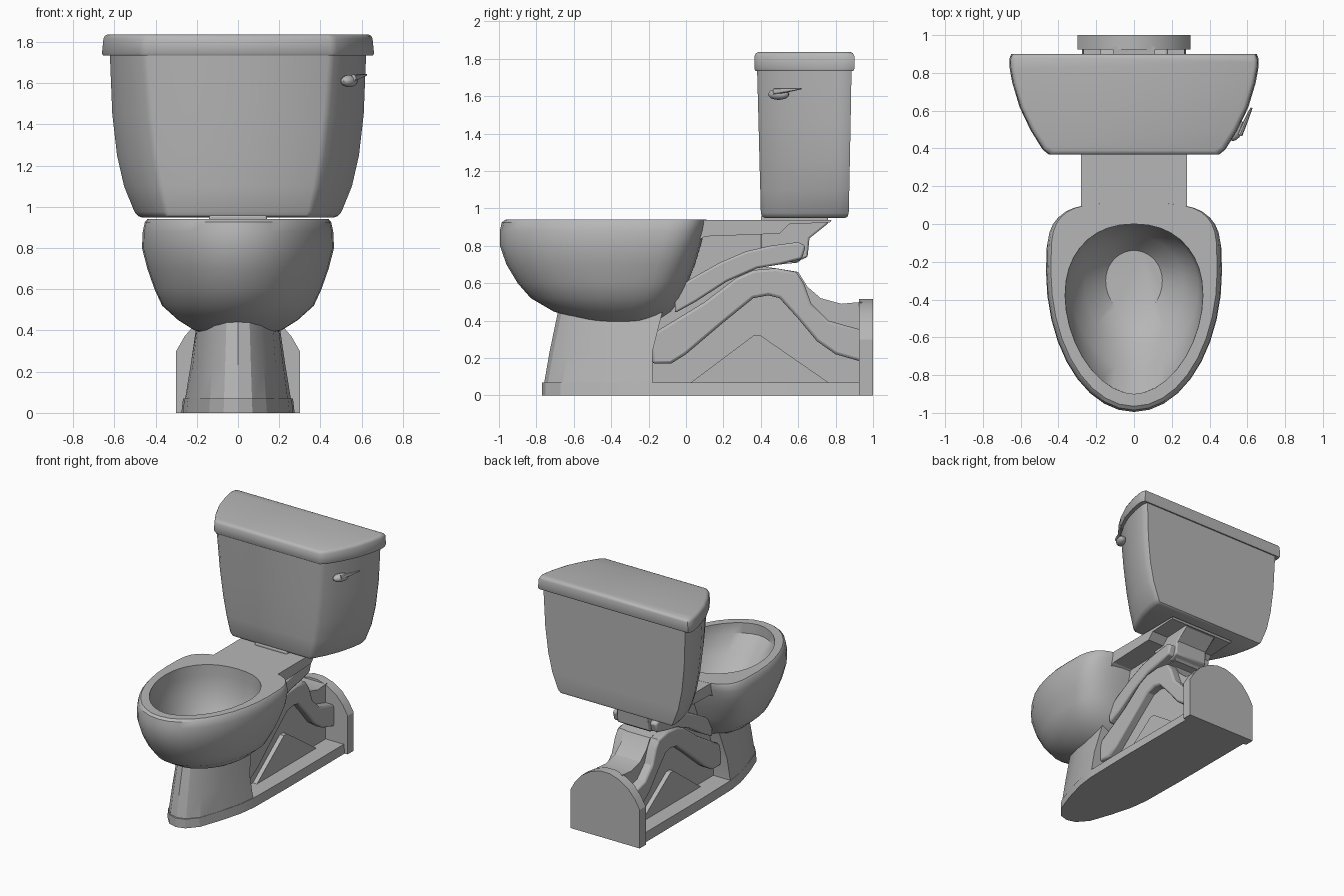
import bpy, bmesh, math
from mathutils import Vector, Matrix

china = bpy.data.materials.new("grey_china")
china.diffuse_color = (0.47, 0.47, 0.47, 1)


def finish(name, bm, smooth=None):
    bmesh.ops.recalc_face_normals(bm, faces=bm.faces)
    mesh = bpy.data.meshes.new(name)
    bm.to_mesh(mesh)
    bm.free()
    mesh.materials.append(china)
    ob = bpy.data.objects.new(name, mesh)
    bpy.context.collection.objects.link(ob)
    if smooth:
        bpy.ops.object.select_all(action='DESELECT')
        ob.select_set(True)
        bpy.context.view_layer.objects.active = ob
        bpy.ops.object.shade_smooth_by_angle(angle=math.radians(smooth))
    return ob


def loft(name, rings, smooth=35):
    """Skin a stack of closed rings and cap both ends."""
    bm = bmesh.new()
    loops = [[bm.verts.new(p) for p in r] for r in rings]
    n = len(loops[0])
    for a, b in zip(loops, loops[1:]):
        for i in range(n):
            j = (i + 1) % n
            bm.faces.new((a[i], a[j], b[j], b[i]))
    bm.faces.new(loops[0])
    bm.faces.new(loops[-1])
    return finish(name, bm, smooth)


def side_prism(name, half, outline, bevel=0.0):
    """Extrude a (y, z) outline across the width."""
    rings = [[(x, y, z) for y, z in outline] for x in (-half, half)]
    ob = loft(name, rings, 25)
    if bevel:
        m = ob.modifiers.new("soft_edges", 'BEVEL')
        m.width, m.segments, m.limit_method = bevel, 2, 'ANGLE'
        m.angle_limit = math.radians(60)
    return ob


def mirrored(half, z):
    """Close a half outline (x, y) across x = 0 at height z."""
    right = [(x, y, z) for x, y in half]
    return right + [(-x, y, z) for x, y, z in reversed(right) if x > 0]


# --- bowl: outer shell, rim and hollow in one skin ---
def egg(z, yf, yb, w, yc, nf=2.0, nb=2.0, n=36):
    pts = []
    for i in range(n):
        a = 2 * math.pi * i / n
        c, s = math.cos(a), math.sin(a)
        e, r = (nb, yb - yc) if s > 0 else (nf, yc - yf)
        pts.append((math.copysign(abs(c) ** (2 / e), c) * w,
                    yc + math.copysign(abs(s) ** (2 / e), s) * r, z))
    return pts


loft("bowl", [
    egg(0.38, -0.47, -0.18, 0.14, -0.32),
    egg(0.40, -0.57, -0.13, 0.21, -0.31),
    egg(0.45, -0.71, -0.07, 0.29, -0.30, 2, 2.3),
    egg(0.52, -0.83, -0.02, 0.368, -0.28, 2, 2.6),
    egg(0.60, -0.90, 0.01, 0.405, -0.27, 2, 3),
    egg(0.70, -0.96, 0.05, 0.44, -0.26, 2, 3.3),
    egg(0.80, -0.995, 0.08, 0.466, -0.25, 2, 3.6),
    egg(0.88, -0.995, 0.10, 0.462, -0.25, 2, 4),
    egg(0.925, -0.985, 0.11, 0.452, -0.25, 2, 4),
    egg(0.94, -0.965, 0.11, 0.44, -0.25, 2, 4),
    egg(0.94, -0.90, 0.0, 0.365, -0.38, 1.85, 2.2),
    egg(0.86, -0.90, 0.0, 0.36, -0.38, 1.85, 2.2),
    egg(0.74, -0.78, -0.01, 0.34, -0.35, 1.75, 2.2),
    egg(0.60, -0.64, -0.06, 0.26, -0.32),
    egg(0.50, -0.48, -0.14, 0.15, -0.30),
])

# --- pedestal and floor ledge ---
foot = [(0, -0.77), (0.07, -0.75), (0.14, -0.67), (0.20, -0.50), (0.25, -0.32), (0.268, -0.18)]
top = [(0, -0.68), (0.055, -0.66), (0.11, -0.59), (0.165, -0.44), (0.19, -0.28), (0.195, -0.12)]
mid = [((a[0] + b[0]) / 2, (a[1] + b[1]) / 2 - 0.005) for a, b in zip(foot, top)]
mid[-1] = (0.23, -0.18)
loft("pedestal", [mirrored(foot, 0), mirrored(mid, 0.23), mirrored(top, 0.47)], 20)
ledge = foot + [(0.275, 0.2), (0.275, 0.95)]
loft("floor_ledge", [mirrored(ledge, 0), mirrored([(x * 0.97, y) for x, y in ledge], 0.07)], 20)

# --- back plate with arched top ---
arch = [(0.3, 0), (0.3, 0.3), (0.26, 0.37), (0.2, 0.44), (0.12, 0.49), (0.04, 0.515)]
arch += [(-x, z) for x, z in reversed(arch)]
loft("back_plate", [[(x, y, z) for x, z in arch] for y in (0.925, 1.0)], 20)

# --- trapway: core wall, winding raised band, triangular web ---
side_prism("trap_core", 0.11, [
    (-0.2, 0.03), (-0.2, 0.36), (0, 0.58), (0.08, 0.88), (0.55, 0.88), (0.64, 0.82),
    (0.64, 0.75), (0.6, 0.71), (0.4, 0.69), (0.48, 0.68), (0.6, 0.66), (0.65, 0.58),
    (0.72, 0.52), (0.83, 0.49), (0.94, 0.5), (0.94, 0.03)])
side_prism("trap_band", 0.18, [
    (-0.18, 0.33), (-0.03, 0.42), (0.1, 0.5), (0.27, 0.63), (0.36, 0.67), (0.48, 0.68),
    (0.59, 0.66), (0.63, 0.6), (0.67, 0.49), (0.76, 0.4), (0.94, 0.35),
    (0.94, 0.18), (0.8, 0.22), (0.7, 0.29), (0.6, 0.41), (0.5, 0.52), (0.44, 0.535),
    (0.36, 0.52), (0.2, 0.39), (0, 0.22), (-0.08, 0.17), (-0.18, 0.17)], 0.015)
side_prism("trap_web", 0.145, [(0, 0.05), (0.36, 0.32), (0.40, 0.32), (0.79, 0.05)])

# --- neck rising from bowl to tank, deck and outlet collar ---
side_prism("neck_band", 0.19, [
    (-0.06, 0.56), (0.02, 0.62), (0.18, 0.71), (0.32, 0.77), (0.45, 0.80), (0.6, 0.82), (0.64, 0.80),
    (0.62, 0.73), (0.5, 0.70), (0.38, 0.68), (0.22, 0.61), (0.05, 0.50), (-0.06, 0.44)], 0.012)
side_prism("deck", 0.28, [
    (0.02, 0.939), (0.78, 0.939), (0.77, 0.925), (0.55, 0.915), (0.5, 0.865), (0.1, 0.85), (0.02, 0.80)])
side_prism("outlet_collar", 0.14, [
    (0.4, 0.96), (0.76, 0.96), (0.76, 0.92), (0.66, 0.84), (0.65, 0.74), (0.58, 0.71), (0.4, 0.75)], 0.01)

# --- tank and lid: bowed sides, flat front and back ---
BOW = [(0.95, 0), (1, 0.05), (1, 0.12), (0.93, 0.28), (0.74, 0.53), (0.46, 0.76), (0.16, 0.95), (0, 1)]


def tank_ring(z, w, f, yf, yb):
    return mirrored([(f + (w - f) * a, yb + (yf - yb) * b) for a, b in BOW], z)


loft("tank", [tank_ring(*r) for r in [
    (0.948, 0.465, 0.32, 0.425, 0.85),
    (0.955, 0.485, 0.33, 0.408, 0.863),
    (0.975, 0.502, 0.338, 0.40, 0.87),
    (1.1, 0.553, 0.365, 0.397, 0.873),
    (1.25, 0.587, 0.39, 0.393, 0.876),
    (1.45, 0.61, 0.415, 0.388, 0.88),
    (1.745, 0.622, 0.44, 0.38, 0.885)]], 40)
loft("tank_lid", [tank_ring(*r) for r in [
    (1.735, 0.655, 0.445, 0.372, 0.895),
    (1.745, 0.66, 0.45, 0.367, 0.90),
    (1.815, 0.653, 0.445, 0.367, 0.90),
    (1.829, 0.646, 0.438, 0.374, 0.893),
    (1.836, 0.632, 0.425, 0.388, 0.88)]], 40)

# --- flush handle on the right side ---
turn = Matrix.Rotation(math.radians(-27), 4, 'Z')
bm = bmesh.new()
bmesh.ops.create_uvsphere(bm, u_segments=16, v_segments=8, radius=1,
                          matrix=Matrix.Translation((0.54, 0.495, 1.61)) @ turn
                          @ Matrix.Diagonal((0.035, 0.06, 0.03, 1)))
finish("handle_boss", bm, 40)
start, end = Vector((0.56, 0.47, 1.625)), Vector((0.622, 0.615, 1.64))
rings = []
for t, thick, tall in [(0, 0.014, 0.018), (0.5, 0.011, 0.012), (1, 0.006, 0.004)]:
    c = start.lerp(end, t)
    rings.append([c + turn @ Vector((thick * math.cos(a), 0, tall * math.sin(a)))
                  for a in (math.pi * k / 4 for k in range(8))])
loft("handle_lever", rings, 40)
